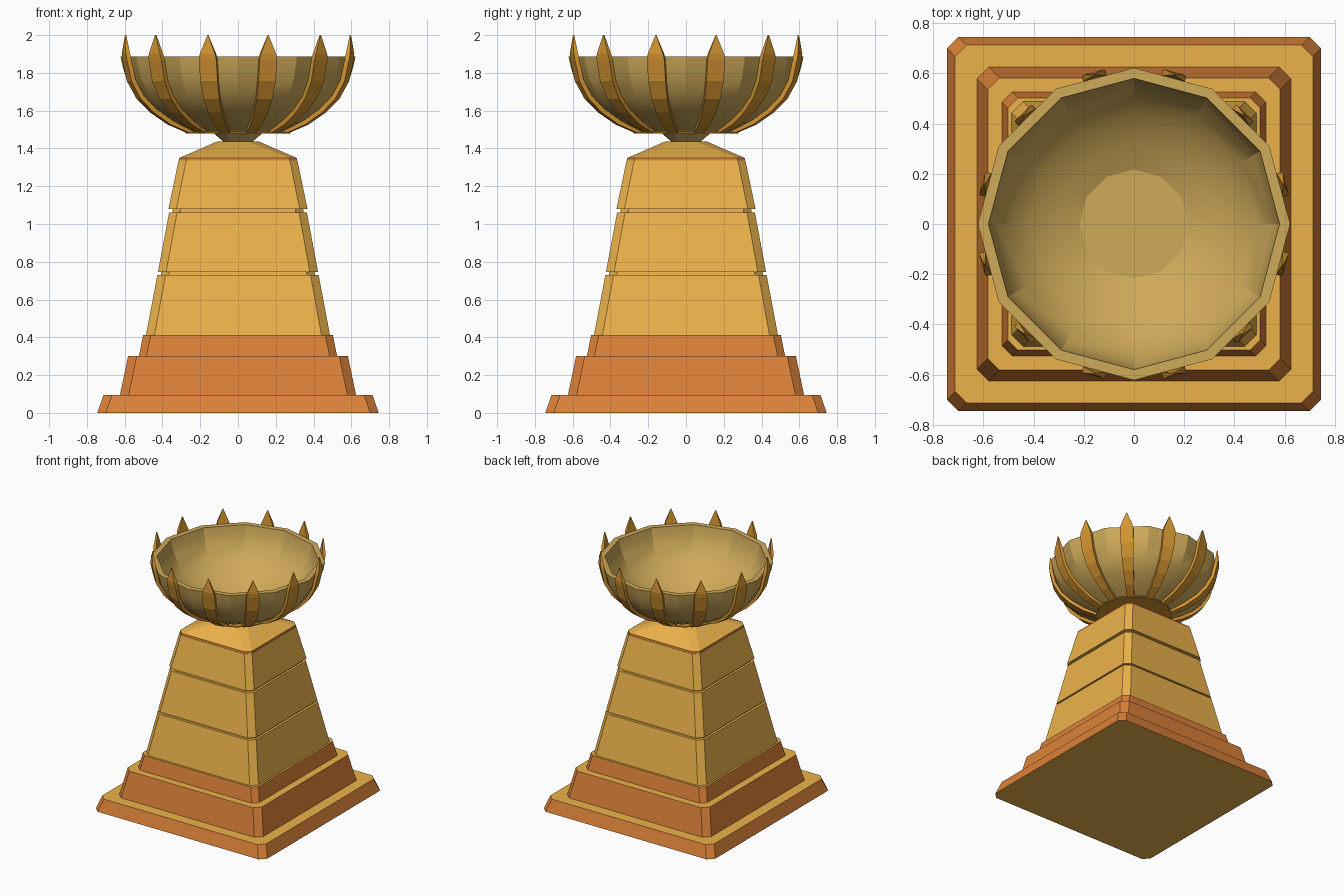
import bpy, bmesh
from math import sin, cos, pi, radians
from mathutils import Vector

if "Cube" in bpy.data.objects:
    bpy.data.objects.remove(bpy.data.objects["Cube"])


def material(name, rgb):
    m = bpy.data.materials.new(name)
    m.diffuse_color = (*rgb, 1)
    m.use_nodes = True
    m.node_tree.nodes["Principled BSDF"].inputs["Base Color"].default_value = m.diffuse_color
    return m


GOLD = material("gold", (0.84, 0.45, 0.07))
COPPER = material("copper", (0.71, 0.22, 0.04))
BRASS = material("brass", (0.62, 0.40, 0.10))
AMBER = material("amber", (0.66, 0.30, 0.03))


def finish(bm, name, mats):
    bmesh.ops.recalc_face_normals(bm, faces=bm.faces)
    me = bpy.data.meshes.new(name)
    bm.to_mesh(me)
    bm.free()
    for m in mats:
        me.materials.append(m)
    ob = bpy.data.objects.new(name, me)
    bpy.context.collection.objects.link(ob)
    return ob


def loft(name, rings, mats, cap_mat=0, caps=True):
    """Skin a list of equal-length point rings."""
    bm = bmesh.new()
    vs = [[bm.verts.new(p) for p in r] for r in rings]
    n = len(vs[0])
    for a, b in zip(vs, vs[1:]):
        for i in range(n):
            j = (i + 1) % n
            bm.faces.new((a[i], a[j], b[j], b[i]))
    if caps:
        for r in (vs[0], vs[-1]):
            bm.faces.new(r).material_index = cap_mat
    return finish(bm, name, mats)


def square(z, h, c):
    """Square ring of half width h with corners cut by c."""
    k = h - c
    pts = [(h, -k), (h, k), (k, h), (-k, h), (-h, k), (-h, -k), (-k, -h), (k, -h)]
    return [(x, y, z) for x, y in pts]


def circle(z, r, n=12):
    return [(r * cos(2 * pi * i / n), r * sin(2 * pi * i / n), z) for i in range(n)]


# stepped base: copper sides, gold tops
for name, z0, z1, h0, h1, c in (
        ("base_step_lower", 0, 0.095, 0.745, 0.712, 0.045),
        ("base_step_middle", 0.095, 0.30, 0.625, 0.582, 0.046),
        ("base_step_upper", 0.30, 0.412, 0.525, 0.502, 0.04)):
    loft(name, [square(z0, h0, c), square(z1, h1, c)], [COPPER, GOLD], 1)

# tapered column with two recessed grooves
loft("column", [square(*r) for r in (
    (0.412, 0.487, 0.045), (0.73, 0.427, 0.043), (0.73, 0.408, 0.043),
    (0.745, 0.406, 0.043), (0.745, 0.424, 0.043), (1.06, 0.365, 0.042),
    (1.06, 0.347, 0.042), (1.08, 0.345, 0.042), (1.08, 0.368, 0.042),
    (1.335, 0.315, 0.04))], [GOLD])
loft("column_trim", [square(1.335, 0.313, 0.04), square(1.35, 0.311, 0.04)], [COPPER])
loft("column_cap", [square(1.35, 0.31, 0.04), square(1.437, 0.11, 0.06)], [GOLD])

# stem and collar under the bowl
loft("bowl_stem", [circle(1.43, 0.07), circle(1.482, 0.13)], [BRASS])
loft("bowl_collar", [circle(1.48, 0.278, 24), circle(1.488, 0.278, 24)], [AMBER])

# twelve-sided hollow bowl: outside up, across the rim, inside down
OUTER = [(0.24, 1.488), (0.36, 1.54), (0.46, 1.60), (0.535, 1.67),
         (0.588, 1.76), (0.61, 1.83), (0.622, 1.888)]
INNER = [(0.58, 1.888), (0.57, 1.83), (0.548, 1.77), (0.495, 1.69),
         (0.42, 1.62), (0.32, 1.56), (0.217, 1.515)]
bowl = loft("bowl", [circle(z, r) for r, z in OUTER + INNER], [BRASS])
bpy.context.view_layer.objects.active = bowl
bowl.select_set(True)
bpy.ops.object.shade_smooth_by_angle(angle=radians(22))

# pointed ribs hugging the outside of each bowl face: radius, height, half width
RIB = [(0.265, 1.484, 0.026), (0.37, 1.536, 0.032), (0.465, 1.60, 0.038),
       (0.535, 1.67, 0.043), (0.585, 1.76, 0.047), (0.61, 1.87, 0.048),
       (0.614, 1.90, 0.042), (0.616, 2.0, 0.002)]
bm = bmesh.new()
for k in range(12):
    a = radians(15 + 30 * k)
    out, side = Vector((cos(a), sin(a), 0)), Vector((-sin(a), cos(a), 0))
    prev = None
    for i, (r, z, w) in enumerate(RIB):
        # thickness runs along the profile normal
        p, q = RIB[max(i - 1, 0)], RIB[min(i + 1, len(RIB) - 1)]
        nrm = Vector((q[1] - p[1], p[0] - q[0])).normalized()
        t = 0.012 if i < len(RIB) - 1 else 0.003
        ring = []
        for s, d in ((-1, t), (1, t), (1, -t), (-1, -t)):
            pos = out * (r + nrm.x * d) + side * (s * w)
            pos.z = z if i == len(RIB) - 1 else max(z + nrm.y * d, 1.481)
            ring.append(bm.verts.new(pos))
        if prev:
            for m in range(4):
                n = (m + 1) % 4
                bm.faces.new((prev[m], prev[n], ring[n], ring[m]))
        else:
            bm.faces.new(ring)
        prev = ring
    bm.faces.new(prev)
finish(bm, "bowl_ribs", [AMBER])
